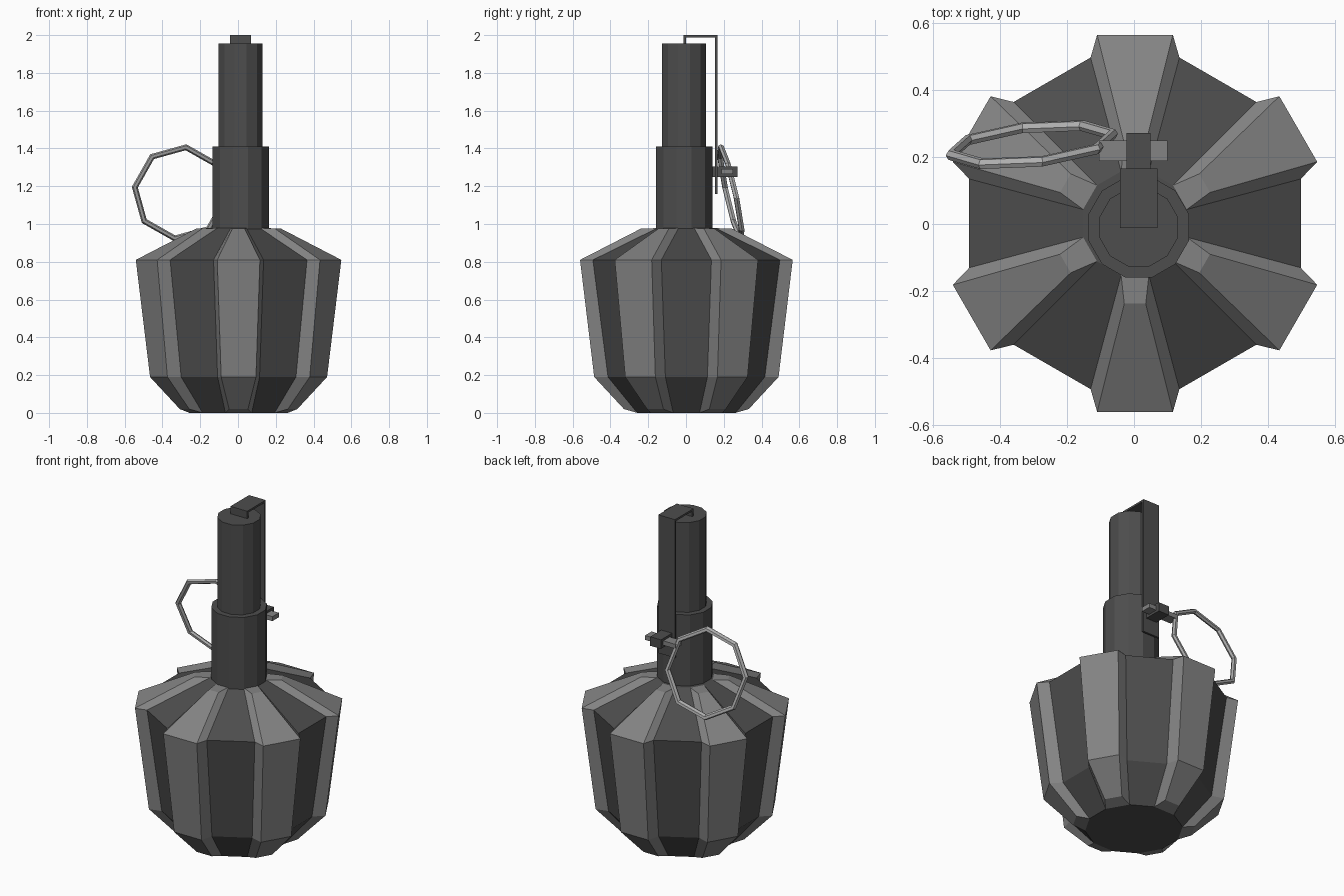
import bpy, bmesh, math
from mathutils import Matrix, Vector

if "Cube" in bpy.data.objects:
    bpy.data.objects.remove(bpy.data.objects["Cube"])


def material(name, v):
    m = bpy.data.materials.new(name)
    m.diffuse_color = (v, v, v, 1)
    m.use_nodes = True
    m.node_tree.nodes["Principled BSDF"].inputs["Base Color"].default_value = m.diffuse_color
    return m


DARK = material("dark_metal", 0.075)
GREY = material("grey_metal", 0.23)
LIGHT = material("light_steel", 0.42)


def finish(name, bm, mats):
    bmesh.ops.recalc_face_normals(bm, faces=bm.faces)
    me = bpy.data.meshes.new(name)
    bm.to_mesh(me)
    bm.free()
    for m in mats:
        me.materials.append(m)
    ob = bpy.data.objects.new(name, me)
    bpy.context.collection.objects.link(ob)
    return ob


def box(name, x, y, z, mat):
    bm = bmesh.new()
    c = Vector(((x[0] + x[1]) / 2, (y[0] + y[1]) / 2, (z[0] + z[1]) / 2))
    s = (x[1] - x[0], y[1] - y[0], z[1] - z[0])
    bmesh.ops.create_cube(bm, size=1, matrix=Matrix.Translation(c) @ Matrix.Diagonal((*s, 1)))
    return finish(name, bm, [mat])


def tube(name, r, z0, z1, mat):
    bm = bmesh.new()
    mx = Matrix.Translation((0.014, -0.01, (z0 + z1) / 2)) @ Matrix.Rotation(math.radians(15), 4, 'Z')
    bmesh.ops.create_cone(bm, cap_ends=True, segments=12, radius1=r, radius2=r, depth=z1 - z0, matrix=mx)
    return finish(name, bm, [mat])


# Ribbed body: levels of (core radius, core z, rib radius, rib half width, rib z)
levels = [(0.26, 0.0, 0.33, 0.05, 0.02),
          (0.415, 0.19, 0.488, 0.092, 0.19),
          (0.495, 0.81, 0.563, 0.113, 0.81),
          (0.155, 0.978, 0.24, 0.032, 0.976)]
bm = bmesh.new()
rings = []
for cr, cz, rr, hw, rz in levels:
    cw = cr * math.tan(math.radians(15))
    ring = []
    for k in range(6):
        rot = Matrix.Rotation(math.radians(60 * k), 3, 'Z')
        for p in ((cw, cr, cz), (hw, rr, rz), (-hw, rr, rz), (-cw, cr, cz)):
            ring.append(bm.verts.new(rot @ Vector(p) + Vector((0.003, 0.002, 0))))
    rings.append(ring)
for a, b in zip(rings, rings[1:]):
    for i in range(24):
        j = (i + 1) % 24
        f = bm.faces.new((a[i], a[j], b[j], b[i]))
        f.material_index = 0 if i % 4 == 3 else 1
for ring in (rings[0], rings[-1]):
    for k in range(6):
        bm.faces.new(ring[4 * k:4 * k + 4]).material_index = 1
    bm.faces.new([v for i, v in enumerate(ring) if i % 4 in (0, 3)])
finish("ribbed_body", bm, [DARK, GREY])

# Neck and fuse tube
tube("neck", 0.155, 0.95, 1.41, DARK)
tube("fuse_tube", 0.121, 1.40, 1.955, DARK)

# Bent lever strip
lx = (-0.042, 0.07)
box("lever_top", lx, (-0.012, 0.166), (1.988, 2.0), DARK)
box("lever_lip", lx, (-0.012, 0.0), (1.95, 1.988), DARK)
box("lever_arm", lx, (0.154, 0.166), (1.16, 1.988), DARK)

# Lug through the lever and its cross pin
box("pin_lug", (-0.022, 0.05), (0.13, 0.272), (1.25, 1.305), DARK)
box("cross_pin", (-0.105, 0.1), (0.188, 0.25), (1.264, 1.291), GREY)

# Eight-sided pull ring, leaning back
bm = bmesh.new()
N, M, R, r = 8, 6, 0.243, 0.016
grid = []
for i in range(N):
    a = math.radians(38 + 360 / N * i)
    row = []
    for j in range(M):
        b = 2 * math.pi * j / M
        u = (R + r * math.cos(b)) * math.cos(a)
        v = (R + r * math.cos(b)) * math.sin(a)
        row.append(bm.verts.new((-0.305 + u, 0.237 - 0.22 * v + 0.1 * u + r * math.sin(b), 1.165 + v)))
    grid.append(row)
for i in range(N):
    for j in range(M):
        p, q = grid[i], grid[(i + 1) % N]
        bm.faces.new((p[j], q[j], q[(j + 1) % M], p[(j + 1) % M]))
finish("pull_ring", bm, [LIGHT])
